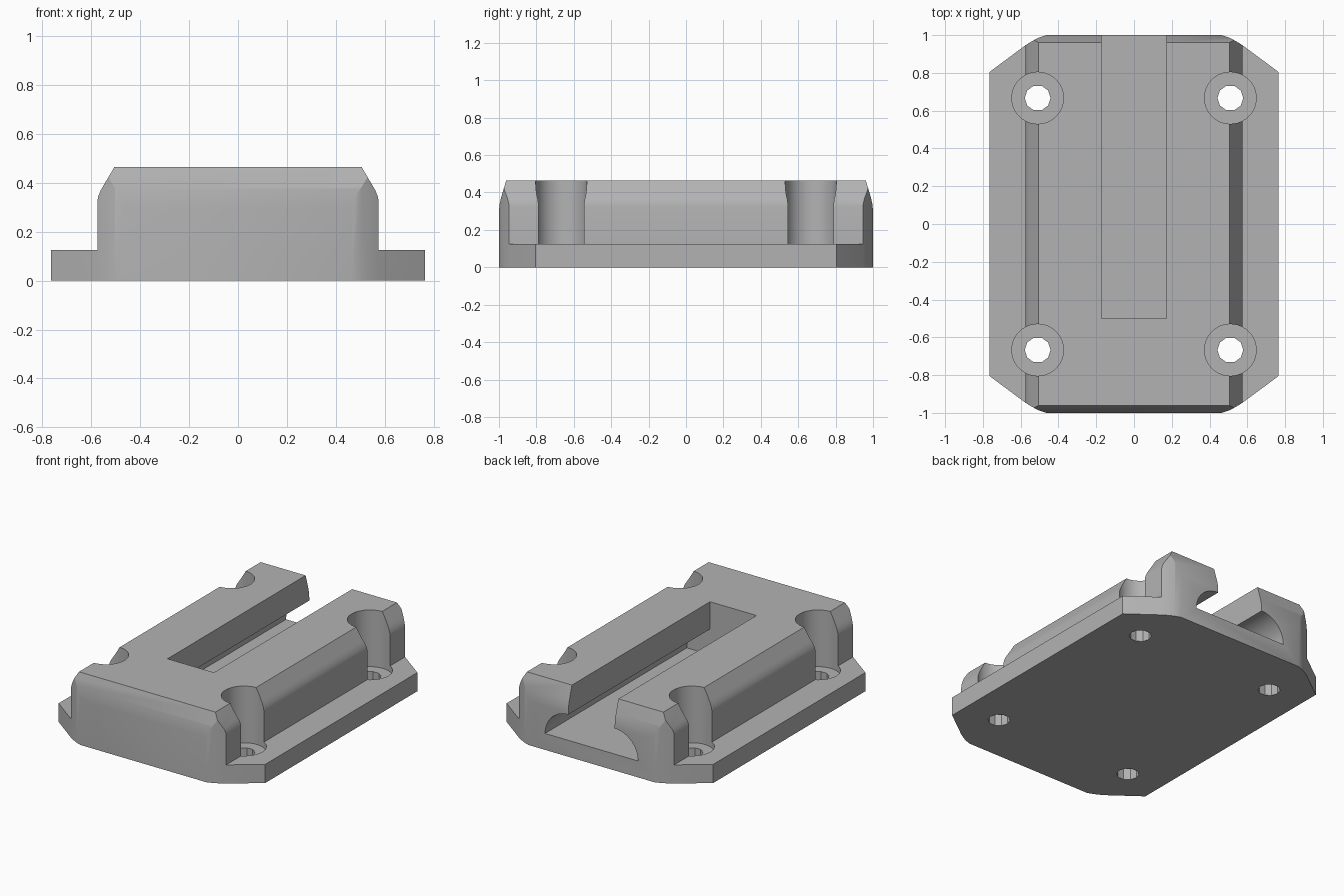
import bpy, bmesh
from math import sin, cos, pi
from mathutils import Vector

if "Cube" in bpy.data.objects:
    bpy.data.objects.remove(bpy.data.objects["Cube"])

grey = bpy.data.materials.new("light_grey")
grey.use_nodes = True
colour = (0.45, 0.45, 0.45, 1)
grey.diffuse_color = colour
grey.node_tree.nodes["Principled BSDF"].inputs["Base Color"].default_value = colour


def prism(name, profile, axis, start, end):
    """Extrude a closed 2D profile along the x, y or z axis."""
    place = {"x": lambda a, b, t: (t, a, b),
             "y": lambda a, b, t: (a, t, b),
             "z": lambda a, b, t: (a, b, t)}[axis]
    bm = bmesh.new()
    face = bm.faces.new([bm.verts.new(place(a, b, start)) for a, b in profile])
    extruded = bmesh.ops.extrude_face_region(bm, geom=[face])["geom"]
    shift = Vector(place(0, 0, end - start))
    bmesh.ops.translate(bm, vec=shift,
                        verts=[v for v in extruded if isinstance(v, bmesh.types.BMVert)])
    bmesh.ops.recalc_face_normals(bm, faces=bm.faces)
    mesh = bpy.data.meshes.new(name)
    bm.to_mesh(mesh)
    bm.free()
    mesh.materials.append(grey)
    obj = bpy.data.objects.new(name, mesh)
    bpy.context.collection.objects.link(obj)
    return obj


def mirrored(half):
    return half + [(-a, b) for a, b in reversed(half)]


def circle(x, y, radius, sides):
    return [(x + radius * cos(2 * pi * i / sides), y + radius * sin(2 * pi * i / sides))
            for i in range(sides)]


def combine(target, tool, operation):
    """Apply a boolean and discard the tool."""
    bpy.context.view_layer.objects.active = target
    mod = target.modifiers.new("shape", "BOOLEAN")
    mod.operation = operation
    mod.solver = "EXACT"
    mod.object = tool
    bpy.ops.object.modifier_apply(modifier=mod.name)
    bpy.data.objects.remove(tool)


# Footprint with clipped corners
corner = [(0.765, 0.805), (0.575, 0.946), (0.54, 0.968), (0.505, 0.986), (0.465, 1.0)]
half_plan = [(x, -y) for x, y in reversed(corner)] + corner
bracket = prism("mounting_bracket", mirrored(half_plan), "z", -0.1, 0.6)

# Cross-section: thin flanges beside a raised body with chamfered shoulders
section = [(0.9, 0), (0.9, 0.125), (0.575, 0.125), (0.575, 0.325),
           (0.571, 0.345), (0.562, 0.368), (0.505, 0.465)]
combine(bracket, prism("section_tool", mirrored(section), "y", -1.2, 1.2), "INTERSECT")

# Front and back ends lean inwards near the top
ends = [(1.1, -0.2), (1.1, 0.3), (1.0, 0.301), (0.996, 0.34), (0.988, 0.375), (0.961, 0.465), (0.95, 0.5)]
combine(bracket, prism("ends_tool", mirrored(ends), "x", -1, 1), "INTERSECT")

# Undercut slot open at the back: narrow throat, quarter-round sides, flat floor
throat, floor, radius = 0.172, 0.11, 0.172
slot = [(throat + radius * cos(i * pi / 24), floor + radius * sin(i * pi / 24))
        for i in range(13)] + [(throat, 0.7)]
combine(bracket, prism("slot_tool", mirrored(slot), "y", -0.5, 1.2), "DIFFERENCE")

# Screw holes with wide counterbores
for x in (-0.51, 0.51):
    for y in (-0.667, 0.667):
        combine(bracket, prism("bore_tool", circle(x, y, 0.137, 40), "z", 0.085, 0.7), "DIFFERENCE")
        combine(bracket, prism("hole_tool", circle(x, y, 0.068, 10), "z", -0.2, 0.2), "DIFFERENCE")

bpy.ops.object.select_all(action="DESELECT")
bracket.select_set(True)
bpy.context.view_layer.objects.active = bracket
bpy.ops.object.shade_smooth_by_angle(angle=0.42)
